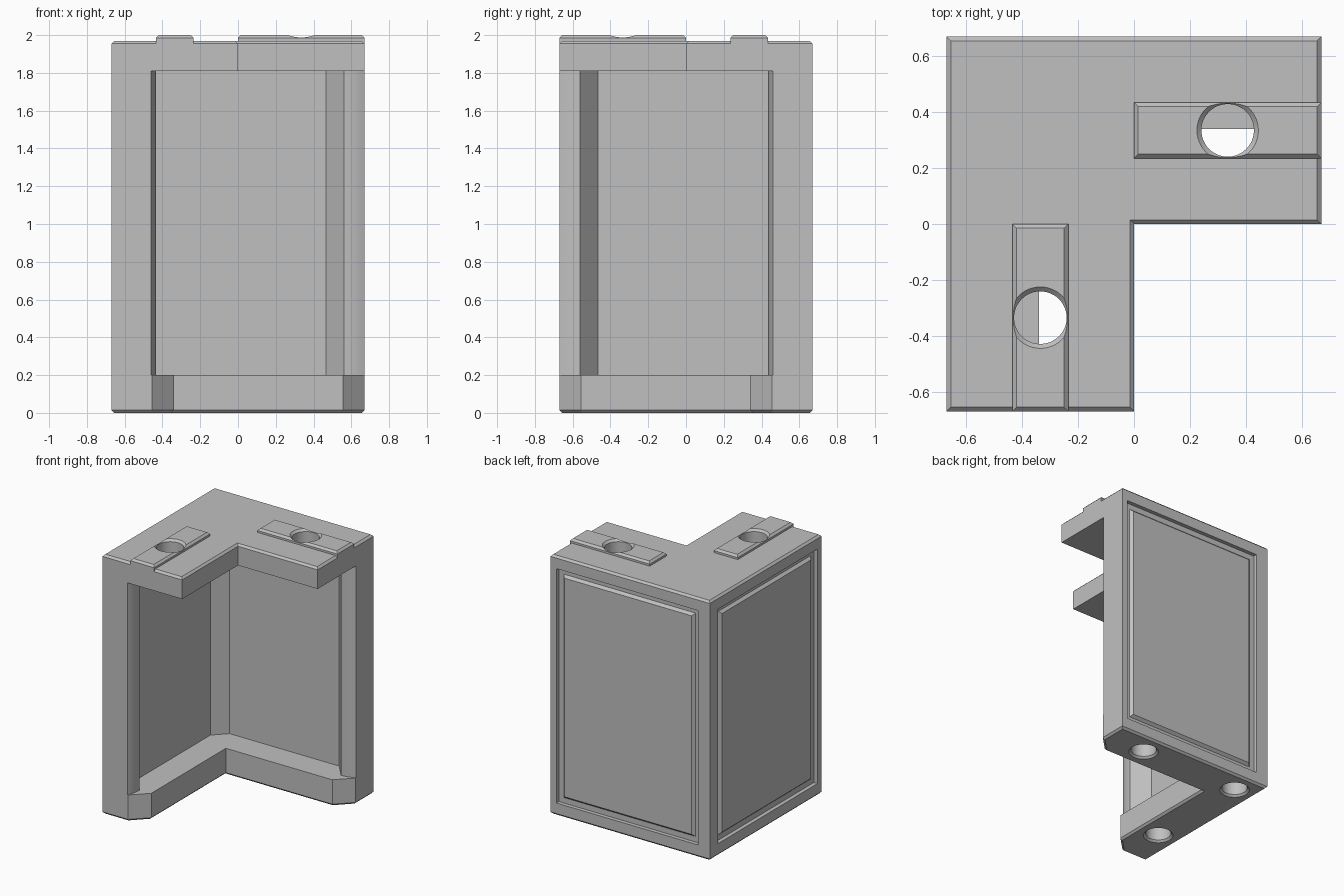
import bpy, bmesh, math

cube = bpy.data.objects.get("Cube")
if cube:
    bpy.data.objects.remove(cube, do_unlink=True)

grey = bpy.data.materials.new("plain grey")
grey.use_nodes = True
tone = (0.53, 0.53, 0.53, 1)
grey.diffuse_color = tone
grey.node_tree.nodes["Principled BSDF"].inputs["Base Color"].default_value = tone

R = 0.67       # half width of the block
C = 0.015      # edge chamfer


def flip(p):
    """Reflect a plan point across the diagonal, from one arm to the other."""
    return (-p[1], -p[0])


def rect(x0, x1, y0, y1):
    return [(x0, y0), (x1, y0), (x1, y1), (x0, y1)]


def finish(name, bm):
    bmesh.ops.recalc_face_normals(bm, faces=bm.faces[:])
    mesh = bpy.data.meshes.new(name)
    bm.to_mesh(mesh)
    bm.free()
    mesh.materials.append(grey)
    obj = bpy.data.objects.new(name, mesh)
    bpy.context.collection.objects.link(obj)
    return obj


def prism(name, outline, z0, z1, chamfer_z=None):
    """Extrude a plan outline, optionally chamfering one rim."""
    bm = bmesh.new()
    base = bm.faces.new([bm.verts.new((x, y, z0)) for x, y in outline])
    ext = bmesh.ops.extrude_face_region(bm, geom=[base])
    for v in ext["geom"]:
        if isinstance(v, bmesh.types.BMVert):
            v.co.z = z1
    bmesh.ops.recalc_face_normals(bm, faces=bm.faces[:])
    if chamfer_z is not None:
        rim = [e for e in bm.edges
               if all(abs(v.co.z - chamfer_z) < 1e-5 for v in e.verts)]
        bmesh.ops.bevel(bm, geom=rim, offset=C, segments=1, affect='EDGES')
    return finish(name, bm)


def lathe(name, centre, profile, sides=48):
    """Closed turned solid used for cutting holes."""
    bm = bmesh.new()
    rings = [[bm.verts.new((centre[0] + r * math.cos(2 * math.pi * i / sides),
                            centre[1] + r * math.sin(2 * math.pi * i / sides), z))
              for i in range(sides)] for r, z in profile]
    for a, b in zip(rings, rings[1:]):
        for i in range(sides):
            j = (i + 1) % sides
            bm.faces.new((a[i], a[j], b[j], b[i]))
    bm.faces.new(rings[0])
    bm.faces.new(rings[-1])
    return finish(name, bm)


def cut(obj, cutters):
    bpy.context.view_layer.objects.active = obj
    for c in cutters:
        m = obj.modifiers.new("cut", 'BOOLEAN')
        m.operation = 'DIFFERENCE'
        m.solver = 'EXACT'
        m.object = c
        bpy.ops.object.modifier_apply(modifier=m.name)


# Top slab: wide L plan
top_slab = prism("top_slab", [(-R, -R), (0, -R), (0, 0), (R, 0), (R, R), (-R, R)],
                 1.81, 1.97, 1.97)

# Bottom slab: narrow L plan with clipped arm ends
half = [(-0.455, -R), (-0.34, -0.555)]
bottom_slab = prism("bottom_slab",
                    [(-R, -R)] + half + [(-0.34, 0.34)]
                    + [flip(p) for p in reversed(half)] + [(R, R), (-R, R)],
                    0, 0.2, 0)

# Walls with a rounded post at each arm end and a chamfered inside corner
post = []
for i in range(9):
    t = i / 8
    post.append((-0.435 - 0.025 * (1 - t) ** 2, -R + 0.11 * t))
half = post + [(-0.55, -0.465), (-0.55, 0.455)]
walls = prism("walls", [(-R, -R)] + half + [flip(p) for p in reversed(half)]
              + [(R, R), (-R, R)], 0.2, 1.81)

# Ridges on the top of each arm
ridge_plan = rect(-0.435, -0.235, -R, 0)
ridges = [prism("front_ridge", ridge_plan, 1.955, 2.0, 2.0),
          prism("side_ridge", [flip(p) for p in ridge_plan], 1.955, 2.0, 2.0)]

# Holes through the top, with a countersunk lip
spot = (-0.335, -0.335)
bore = [(0.094, 1.7), (0.094, 1.984), (0.11, 2.0), (0.11, 2.1)]
top_cutters = [lathe("top_hole_cutter", p, bore) for p in (spot, flip(spot))]

# Blind holes in the underside
socket = [(0.105, -0.1), (0.105, 0), (0.09, C), (0.09, 0.12)]
bottom_cutters = [lathe("bottom_hole_cutter", p, socket)
                  for p in ((-0.505, -0.335), (-0.505, 0.505), (0.335, 0.505))]

# Recesses in the two outer walls
recess = rect(-0.57, 0.62, R - 0.03, R + 0.1)
side_cutters = [prism("recess_cutter", plan, 0.095, 1.875)
                for plan in (recess, [flip(p) for p in recess])]

cut(top_slab, top_cutters + side_cutters)
cut(bottom_slab, bottom_cutters + side_cutters)
cut(walls, side_cutters)
for ridge, cutter in zip(ridges, top_cutters):
    cut(ridge, [cutter])
for c in top_cutters + bottom_cutters + side_cutters:
    bpy.data.objects.remove(c, do_unlink=True)


# Raised panels with bevelled edges inside the recesses
def panel(name, mapping):
    bm = bmesh.new()
    loops = []
    for inset, depth in ((0, 0.032), (0.02, 0.01)):
        x0, x1 = -0.53 + inset, 0.58 - inset
        z0, z1 = 0.135 + inset, 1.835 - inset
        loops.append([bm.verts.new((*mapping((x, R - depth)), z))
                      for x, z in ((x0, z0), (x1, z0), (x1, z1), (x0, z1))])
    a, b = loops
    for i in range(4):
        j = (i + 1) % 4
        bm.faces.new((a[i], a[j], b[j], b[i]))
    bm.faces.new(a)
    bm.faces.new(b)
    return finish(name, bm)


panels = [panel("back_panel", lambda p: p), panel("side_panel", flip)]

# Smooth the rounded posts and holes while keeping hard edges crisp
bpy.ops.object.select_all(action='DESELECT')
for o in [top_slab, bottom_slab, walls] + ridges + panels:
    o.select_set(True)
bpy.context.view_layer.objects.active = walls
bpy.ops.object.shade_smooth_by_angle(angle=math.radians(25))
